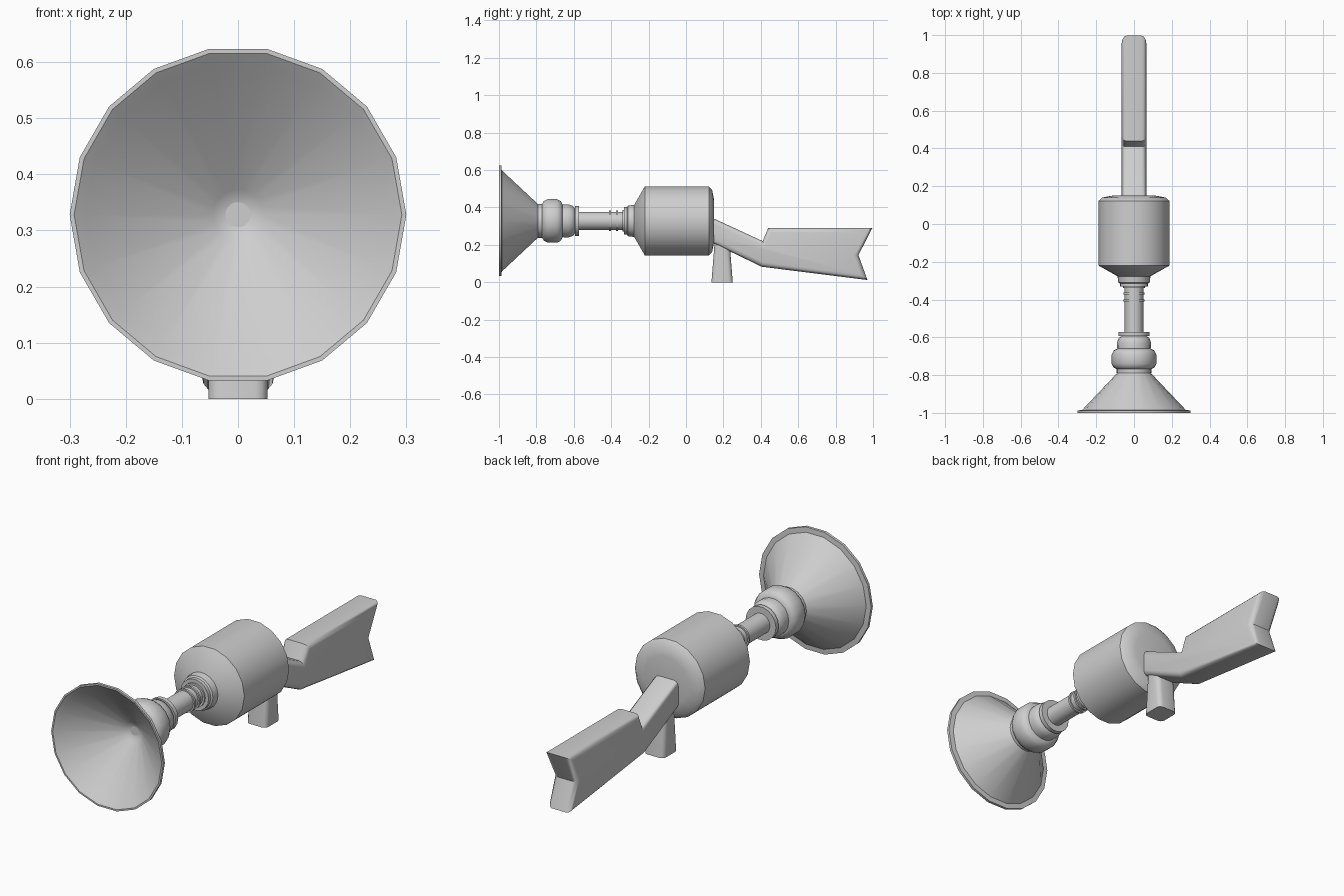
import bpy, bmesh, math
from mathutils import Matrix, Vector

cube = bpy.data.objects.get("Cube")
if cube:
    bpy.data.objects.remove(cube, do_unlink=True)

AXIS_Z = 0.328   # height of the barrel axis
SIDES = 18

grey = bpy.data.materials.new("plain_grey")
grey.use_nodes = True
grey.diffuse_color = (0.62, 0.62, 0.62, 1)
bsdf = next(n for n in grey.node_tree.nodes if n.type == 'BSDF_PRINCIPLED')
bsdf.inputs["Base Color"].default_value = grey.diffuse_color


def finish(name, bm, angle=35):
    """Turn a bmesh into a grey, smooth-shaded object."""
    bmesh.ops.recalc_face_normals(bm, faces=bm.faces[:])
    mesh = bpy.data.meshes.new(name)
    bm.to_mesh(mesh)
    bm.free()
    mesh.materials.append(grey)
    obj = bpy.data.objects.new(name, mesh)
    bpy.context.collection.objects.link(obj)
    bpy.ops.object.select_all(action='DESELECT')
    obj.select_set(True)
    bpy.context.view_layer.objects.active = obj
    bpy.ops.object.shade_smooth_by_angle(angle=math.radians(angle))
    return obj


def lathe(name, profile, angle=35):
    """Spin (y, radius) points around the barrel axis."""
    bm = bmesh.new()
    verts = [bm.verts.new((r, y, AXIS_Z)) for y, r in profile]
    edges = [bm.edges.new(pair) for pair in zip(verts, verts[1:])]
    bmesh.ops.spin(bm, geom=verts + edges, cent=(0, 0, AXIS_Z), axis=(0, 1, 0),
                   angle=math.tau, steps=SIDES)
    bmesh.ops.remove_doubles(bm, verts=bm.verts[:], dist=0.0005)
    return finish(name, bm, angle)


# Flared horn with a thin rim and a hollow mouth
lathe("horn", [(-0.78, 0), (-0.80, 0.045), (-0.985, 0.272), (-1.0, 0.292),
               (-1.0, 0.30), (-0.987, 0.30), (-0.985, 0.275),
               (-0.785, 0.085), (-0.775, 0)])

# Rounded bulbs behind the horn
lathe("horn_neck", [(-0.79, 0), (-0.79, 0.092), (-0.75, 0.092), (-0.75, 0)])
lathe("large_bulb", [(-0.77, 0), (-0.77, 0.09), (-0.76, 0.108), (-0.74, 0.118),
                     (-0.69, 0.118), (-0.67, 0.108), (-0.66, 0.09), (-0.66, 0)], 50)
lathe("small_bulb", [(-0.67, 0), (-0.67, 0.088), (-0.63, 0.09), (-0.605, 0.082),
                     (-0.592, 0.065), (-0.592, 0)], 50)
lathe("bulb_flange", [(-0.593, 0), (-0.593, 0.081), (-0.572, 0.081), (-0.572, 0)])

# Thin barrel with two raised bands
lathe("barrel", [(-0.60, 0), (-0.60, 0.049), (-0.27, 0.049), (-0.27, 0)])
for number, y in enumerate((-0.406, -0.368)):
    lathe(f"barrel_band_{number + 1}",
          [(y - 0.005, 0.045), (y - 0.005, 0.056), (y + 0.005, 0.056), (y + 0.005, 0.045)])

# Stepped collar joining barrel and body
lathe("collar", [(-0.34, 0), (-0.34, 0.058), (-0.332, 0.058), (-0.332, 0.075),
                 (-0.315, 0.075), (-0.31, 0.083), (-0.27, 0.088), (-0.27, 0)])

# Drum-shaped body with a sloped shoulder and a slightly domed back
lathe("body", [(-0.278, 0), (-0.278, 0.085), (-0.22, 0.188), (0.122, 0.188),
               (0.14, 0.168), (0.15, 0.115), (0.15, 0)])

# Stock: side outline extruded across x, with rounded long edges
outline = [(0.10, 0.363), (0.41, 0.22), (0.44, 0.291), (0.997, 0.291),
           (0.922, 0.145), (0.97, 0.012), (0.405, 0.083), (0.10, 0.23)]
bm = bmesh.new()
side = bm.faces.new([bm.verts.new((-0.065, y, z)) for y, z in outline])
grown = bmesh.ops.extrude_face_region(bm, geom=[side])["geom"]
bmesh.ops.translate(bm, vec=(0.13, 0, 0),
                    verts=[g for g in grown if isinstance(g, bmesh.types.BMVert)])
if not side.is_valid or len([f for f in bm.faces if len(f.verts) == len(outline)]) < 2:
    bmesh.ops.holes_fill(bm, edges=bm.edges[:], sides=len(outline))
long_edges = [e for e in bm.edges if abs(e.verts[0].co.x - e.verts[1].co.x) < 0.001]
bmesh.ops.bevel(bm, geom=long_edges, offset=0.025, segments=3, profile=0.5, affect='EDGES')
finish("stock", bm)

# Hand grip: tapered block with rounded upright edges
bm = bmesh.new()
bmesh.ops.create_cube(bm, size=1, matrix=Matrix.Translation((0, 0.193, 0.125))
                      @ Matrix.Diagonal((0.106, 0.114, 0.25, 1)))
for v in bm.verts:
    if v.co.z > 0.1:
        v.co.y = 0.193 + (v.co.y - 0.193) * 0.65
uprights = [e for e in bm.edges if abs(e.verts[0].co.z - e.verts[1].co.z) > 0.1]
bmesh.ops.bevel(bm, geom=uprights, offset=0.022, segments=3, profile=0.5, affect='EDGES')
finish("hand_grip", bm)
